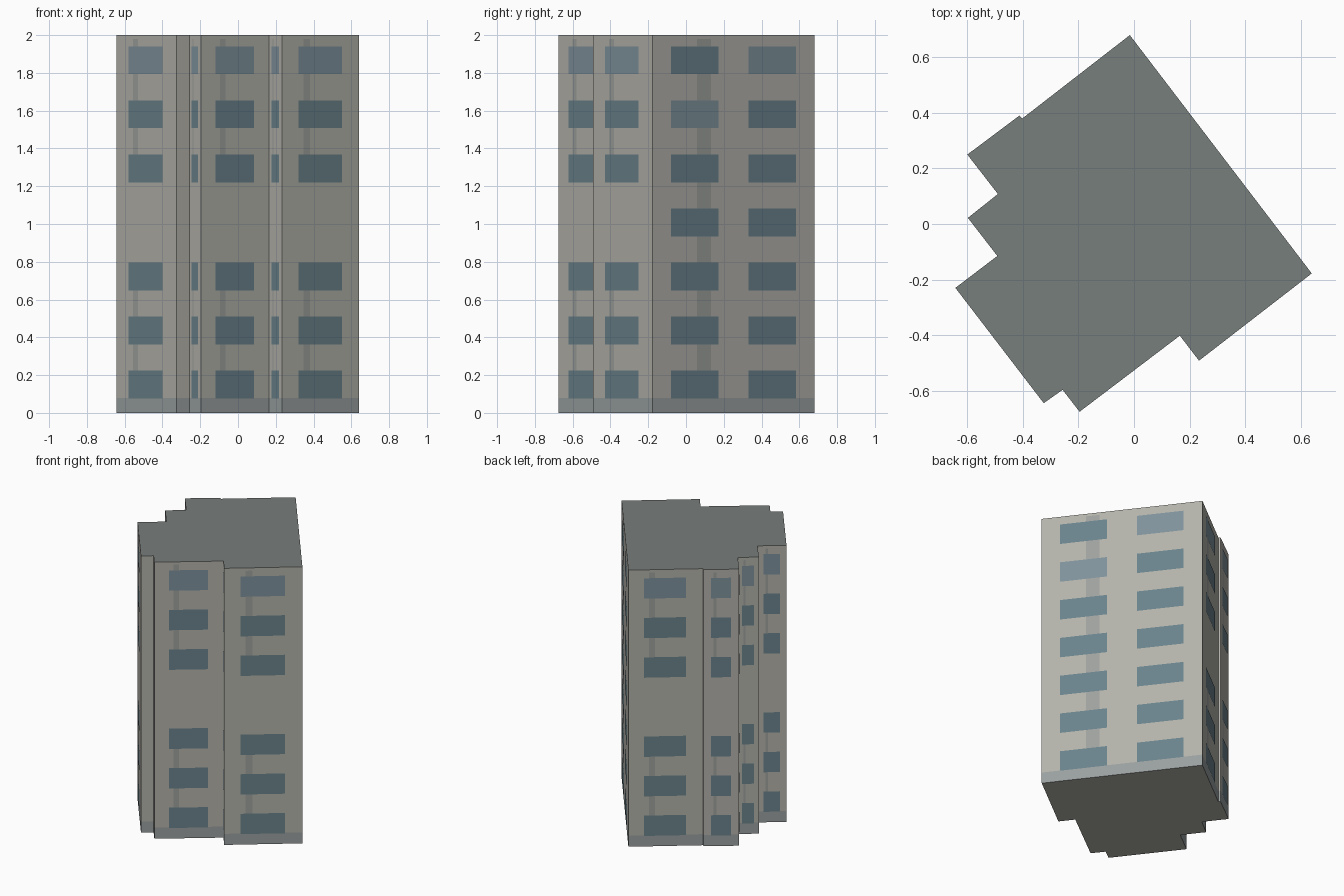
import bpy, bmesh
from mathutils import Vector

if "Cube" in bpy.data.objects:
    bpy.data.objects.remove(bpy.data.objects["Cube"])

# Footprint, counter-clockwise
PLAN = [(-0.015, 0.68), (-0.402, 0.38), (-0.413, 0.39), (-0.6, 0.25),
        (-0.49, 0.108), (-0.598, 0.022), (-0.492, -0.115), (-0.643, -0.23),
        (-0.325, -0.645), (-0.257, -0.597), (-0.196, -0.676), (0.165, -0.402),
        (0.234, -0.492), (0.64, -0.178)]
BASE, TOP, FLOORS = 0.08, 2.0, 7
PITCH = 0.286


def mat(name, rgb):
    m = bpy.data.materials.new(name)
    m.diffuse_color = (*rgb, 1)
    m.use_nodes = True
    m.node_tree.nodes["Principled BSDF"].inputs["Base Color"].default_value = m.diffuse_color
    return m


WALL = mat("wall", (0.45, 0.445, 0.405))
ROOF = mat("roof", (0.185, 0.21, 0.2))
PLINTH = mat("plinth", (0.32, 0.35, 0.35))
STRIP = mat("strip", (0.34, 0.355, 0.34))
GLASS = mat("glass", (0.145, 0.225, 0.26))
LIGHT_GLASS = mat("light_glass", (0.21, 0.285, 0.33))


def finish(name, bm, mats):
    me = bpy.data.meshes.new(name)
    bm.to_mesh(me)
    bm.free()
    for m in mats:
        me.materials.append(m)
    bpy.context.collection.objects.link(bpy.data.objects.new(name, me))


# Main block: plinth ring, wall ring, roof and underside
bm = bmesh.new()
rings = [[bm.verts.new((x, y, z)) for x, y in PLAN] for z in (0, BASE, TOP)]
n = len(PLAN)
for level in (0, 1):
    a, b = rings[level], rings[level + 1]
    for i in range(n):
        j = (i + 1) % n
        f = bm.faces.new((a[i], a[j], b[j], b[i]))
        f.material_index = 1 if level == 0 else 0
bm.faces.new(rings[0][::-1])
bm.faces.new(rings[2]).material_index = 2
finish("tower_block", bm, [WALL, PLINTH, ROOF])


def panel(bm, p, q, f0, f1, z0, z1, offset, index=0):
    """Flat panel on wall p-q between two fractions of its length."""
    d = q - p
    out = Vector((d.y, -d.x)).normalized() * offset
    l, r = p + d * f0 + out, p + d * f1 + out
    f = bm.faces.new([bm.verts.new(c) for c in (
        (l.x, l.y, z0), (r.x, r.y, z0), (r.x, r.y, z1), (l.x, l.y, z1))])
    f.material_index = index


# Windows and pipe strips on every wall wide enough
windows, strips = bmesh.new(), bmesh.new()
for i in range(n):
    p, q = Vector(PLAN[i]), Vector(PLAN[(i + 1) % n])
    length = (q - p).length
    if length < 0.09:
        continue
    wide = length > 0.8
    columns = [(0.114, 0.406), (0.592, 0.883)] if wide else [(0.21, 0.775)]
    for c, (f0, f1) in enumerate(columns):
        for k in range(FLOORS):
            if k == 3 and not wide:
                continue
            z = 0.077 + k * PITCH
            lit = (c, k) in ((0, 5), (1, 6)) if wide else k == 6
            panel(windows, p, q, f0, f1, z, z + 0.147, 0.003, int(lit))
    spans = [(BASE, 1.98)] if wide else [(BASE, 0.66), (1.23, 1.98)]
    for z0, z1 in spans:
        panel(strips, p, q, 0.275, 0.36, z0, z1, 0.0015)
finish("windows", windows, [GLASS, LIGHT_GLASS])
finish("wall_strips", strips, [STRIP])
